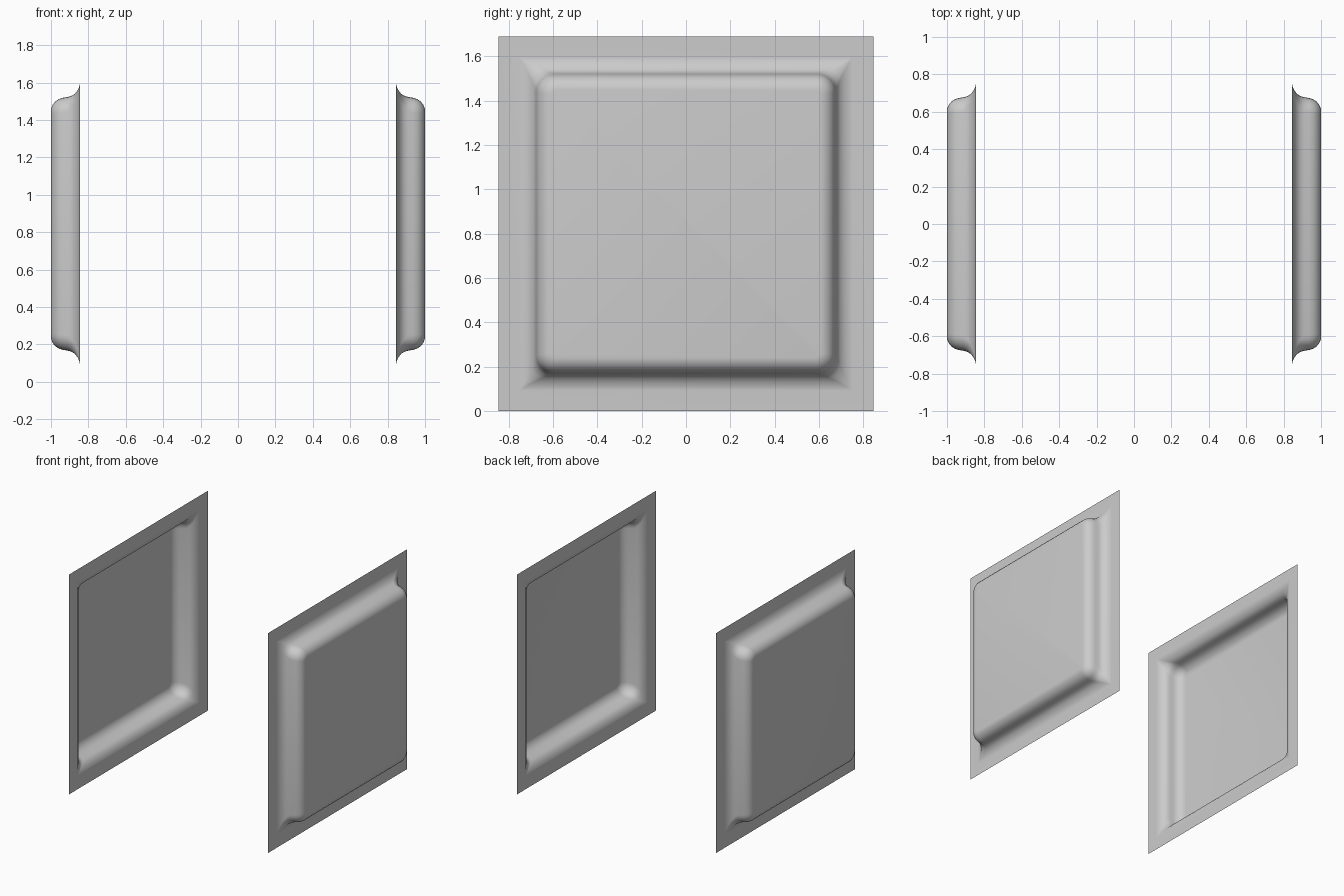
import bpy, bmesh, math

if "Cube" in bpy.data.objects:
    bpy.data.objects.remove(bpy.data.objects["Cube"])

MID = 0.845      # half size of the square sheet, also its height centre
# cross-section: (distance outward in x, half width, corner radius)
PROFILE = [
    (0.845, 0.845, 0.0),
    (0.845, 0.752, 0.0),
    (0.848, 0.735, 0.008),
    (0.857, 0.715, 0.025),
    (0.872, 0.695, 0.05),
    (0.890, 0.684, 0.068),
    (0.910, 0.678, 0.08),
    (0.935, 0.674, 0.08),
    (0.958, 0.667, 0.075),
    (0.976, 0.655, 0.066),
    (0.990, 0.638, 0.05),
    (0.998, 0.620, 0.036),
    (1.000, 0.605, 0.025),
]
STEPS = 6


def ring(bm, x, half, r):
    """Rounded square loop in the yz plane."""
    verts = []
    for k, (sy, sz) in enumerate([(1, 1), (-1, 1), (-1, -1), (1, -1)]):
        for i in range(STEPS + 1):
            a = math.radians(90 * (k + i / STEPS))
            y = sy * (half - r) + r * math.cos(a)
            z = sz * (half - r) + r * math.sin(a)
            verts.append(bm.verts.new((x, y, z + MID)))
    return verts


# embossed sheet on the right side
bm = bmesh.new()
rings = [ring(bm, *p) for p in PROFILE]
n = len(rings[0])
for a, b in zip(rings, rings[1:]):
    for i in range(n):
        j = (i + 1) % n
        bm.faces.new((a[i], a[j], b[j], b[i]))
bm.faces.new(rings[-1])
bmesh.ops.remove_doubles(bm, verts=bm.verts, dist=1e-5)
bmesh.ops.dissolve_degenerate(bm, dist=1e-5, edges=bm.edges)
mesh = bpy.data.meshes.new("side_panels")
bm.to_mesh(mesh)
bm.free()
panel = bpy.data.objects.new("side_panels", mesh)
bpy.context.collection.objects.link(panel)

# matching sheet on the left side
mirror = panel.modifiers.new("mirror", 'MIRROR')
mirror.use_axis = (True, False, False)
mirror.use_mirror_merge = False

bpy.context.view_layer.objects.active = panel
panel.select_set(True)
bpy.ops.object.shade_smooth_by_angle(angle=math.radians(40))
